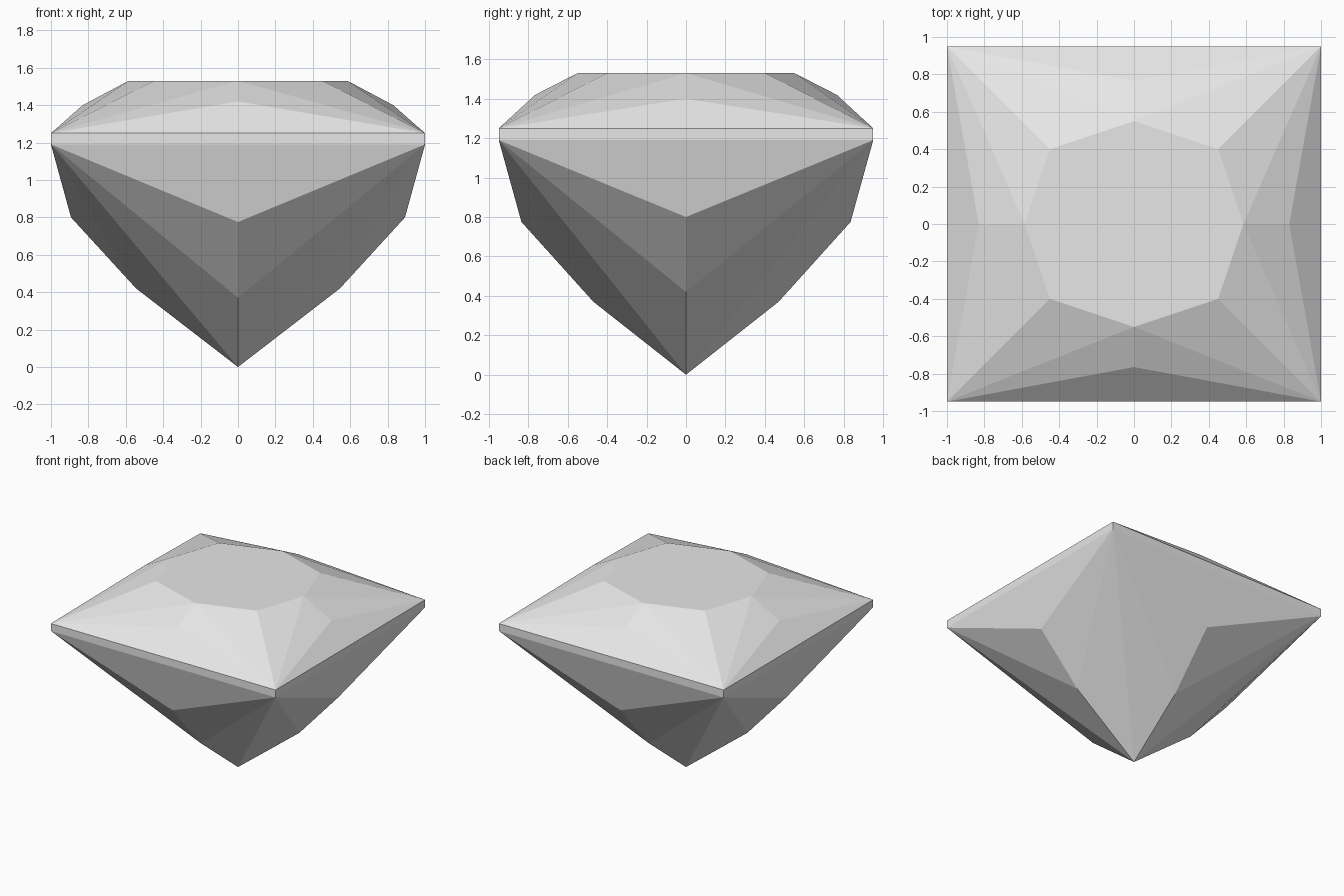
import bpy
import bmesh

cube = bpy.data.objects.get("Cube")
if cube:
    bpy.data.objects.remove(cube, do_unlink=True)

# Single stone colour
stone = bpy.data.materials.new("pale_grey_stone")
stone.use_nodes = True
GREY = (0.8, 0.8, 0.8, 1)
stone.diffuse_color = GREY
stone.node_tree.nodes["Principled BSDF"].inputs["Base Color"].default_value = GREY

bm = bmesh.new()


def corner_ring(x, y, z):
    """Four rectangle corners, counter-clockwise from front left of the grid."""
    return [bm.verts.new((sx * x, sy * y, z))
            for sx, sy in ((-1, -1), (1, -1), (1, 1), (-1, 1))]


def middle_ring(x, zx, y, zy):
    """One point over each side: front, +x, back, -x."""
    return [bm.verts.new(p) for p in
            ((0, -y, zy), (x, 0, zx), (0, y, zy), (-x, 0, zx))]


# Rings from the flat table down to the point
table_corners = corner_ring(0.45, 0.4, 1.53)
table_middles = middle_ring(0.585, 1.53, 0.55, 1.53)
crown_middles = middle_ring(0.83, 1.40, 0.765, 1.42)
girdle_top = corner_ring(1, 0.95, 1.25)
girdle_bottom = corner_ring(1, 0.95, 1.19)
upper_pavilion = middle_ring(0.893, 0.80, 0.835, 0.775)
lower_pavilion = middle_ring(0.545, 0.42, 0.47, 0.37)
point = bm.verts.new((0, 0, 0))

# Table octagon
bm.faces.new([v for pair in zip(table_corners, table_middles) for v in pair])

for i in range(4):
    j = (i + 1) % 4
    a, b = girdle_top[i], girdle_top[j]
    c, d = girdle_bottom[i], girdle_bottom[j]
    tm, cm = table_middles[i], crown_middles[i]
    up, low = upper_pavilion[i], lower_pavilion[i]
    facets = (
        # Crown
        (a, b, cm), (a, cm, tm), (cm, b, tm),
        (a, tm, table_corners[i]), (b, table_corners[j], tm),
        # Girdle band
        (c, d, b, a),
        # Pavilion
        (d, c, up), (up, c, low), (d, up, low),
        (low, c, point), (d, low, point),
    )
    for facet in facets:
        bm.faces.new(facet)

bmesh.ops.recalc_face_normals(bm, faces=bm.faces)
mesh = bpy.data.meshes.new("cut_gemstone")
bm.to_mesh(mesh)
bm.free()
mesh.materials.append(stone)
gem = bpy.data.objects.new("cut_gemstone", mesh)
bpy.context.collection.objects.link(gem)
